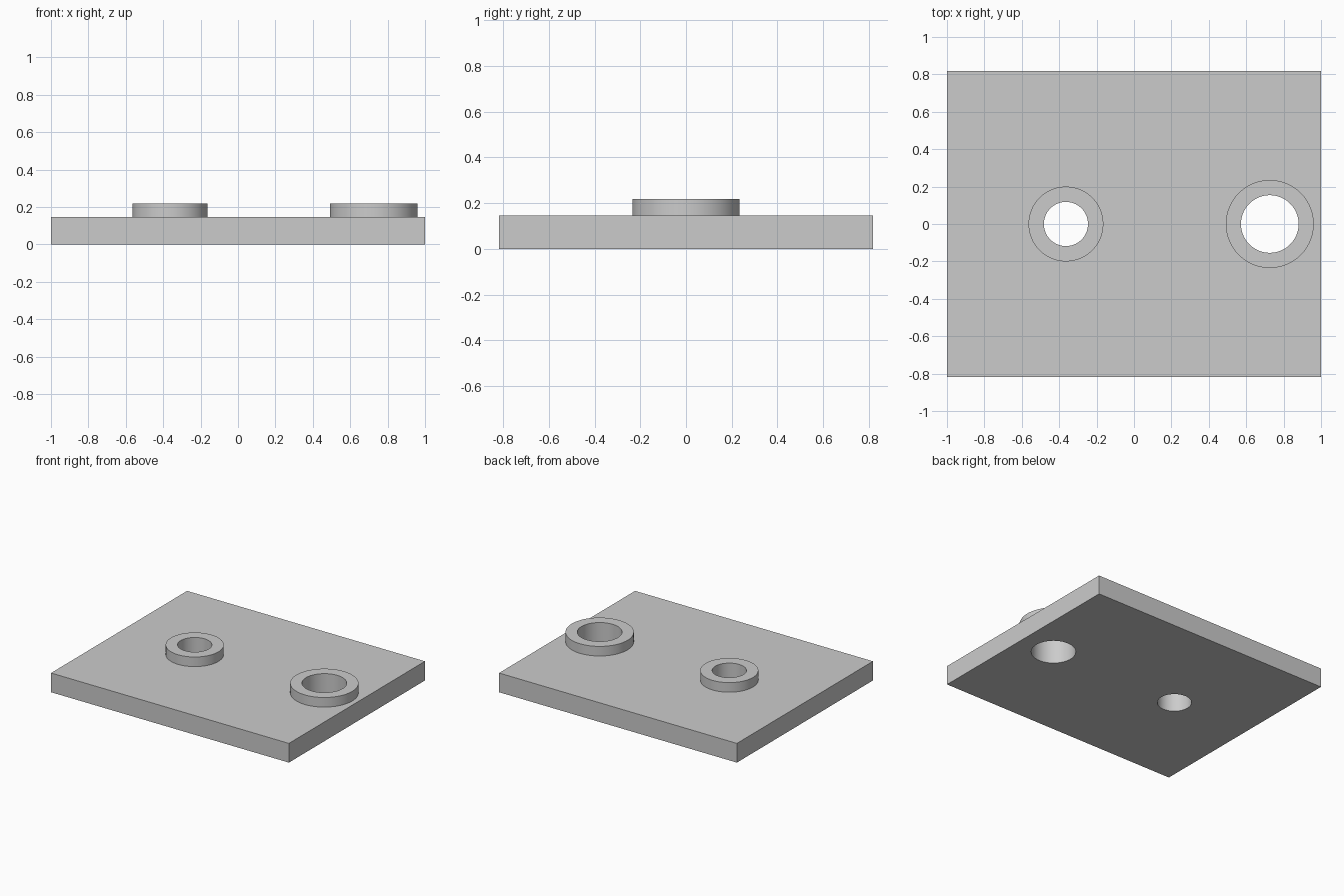
import bpy
import math

if "Cube" in bpy.data.objects:
    bpy.data.objects.remove(bpy.data.objects["Cube"])

PLATE_T, TOP, HALF_Y = 0.146, 0.219, 0.817
# centre x, outer radius, bore radius
BOSSES = [(-0.364, 0.2, 0.118), (0.726, 0.235, 0.154)]


def cylinder(name, x, r, z0, z1):
    bpy.ops.mesh.primitive_cylinder_add(vertices=96, radius=r, depth=z1 - z0,
                                        location=(x, 0, (z0 + z1) / 2))
    ob = bpy.context.object
    ob.name = name
    return ob


def combine(target, tool, operation):
    mod = target.modifiers.new(tool.name, 'BOOLEAN')
    mod.operation, mod.solver, mod.object = operation, 'EXACT', tool
    bpy.context.view_layer.objects.active = target
    bpy.ops.object.modifier_apply(modifier=mod.name)
    bpy.data.objects.remove(tool)


# Flat rectangular plate
bpy.ops.mesh.primitive_cube_add(size=1, location=(0, 0, PLATE_T / 2))
plate = bpy.context.object
plate.name = "base_plate"
plate.scale = (2, 2 * HALF_Y, PLATE_T)
bpy.ops.object.transform_apply(location=True, rotation=False, scale=True)

# Raised round bosses, each bored right through the plate
for x, outer, bore in BOSSES:
    combine(plate, cylinder("boss", x, outer, PLATE_T / 2, TOP), 'UNION')
for x, outer, bore in BOSSES:
    combine(plate, cylinder("bore", x, bore, -0.1, TOP + 0.1), 'DIFFERENCE')

# Smooth round walls with crisp edges
bpy.ops.object.select_all(action='DESELECT')
plate.select_set(True)
bpy.context.view_layer.objects.active = plate
bpy.ops.object.shade_smooth_by_angle(angle=math.radians(30))
